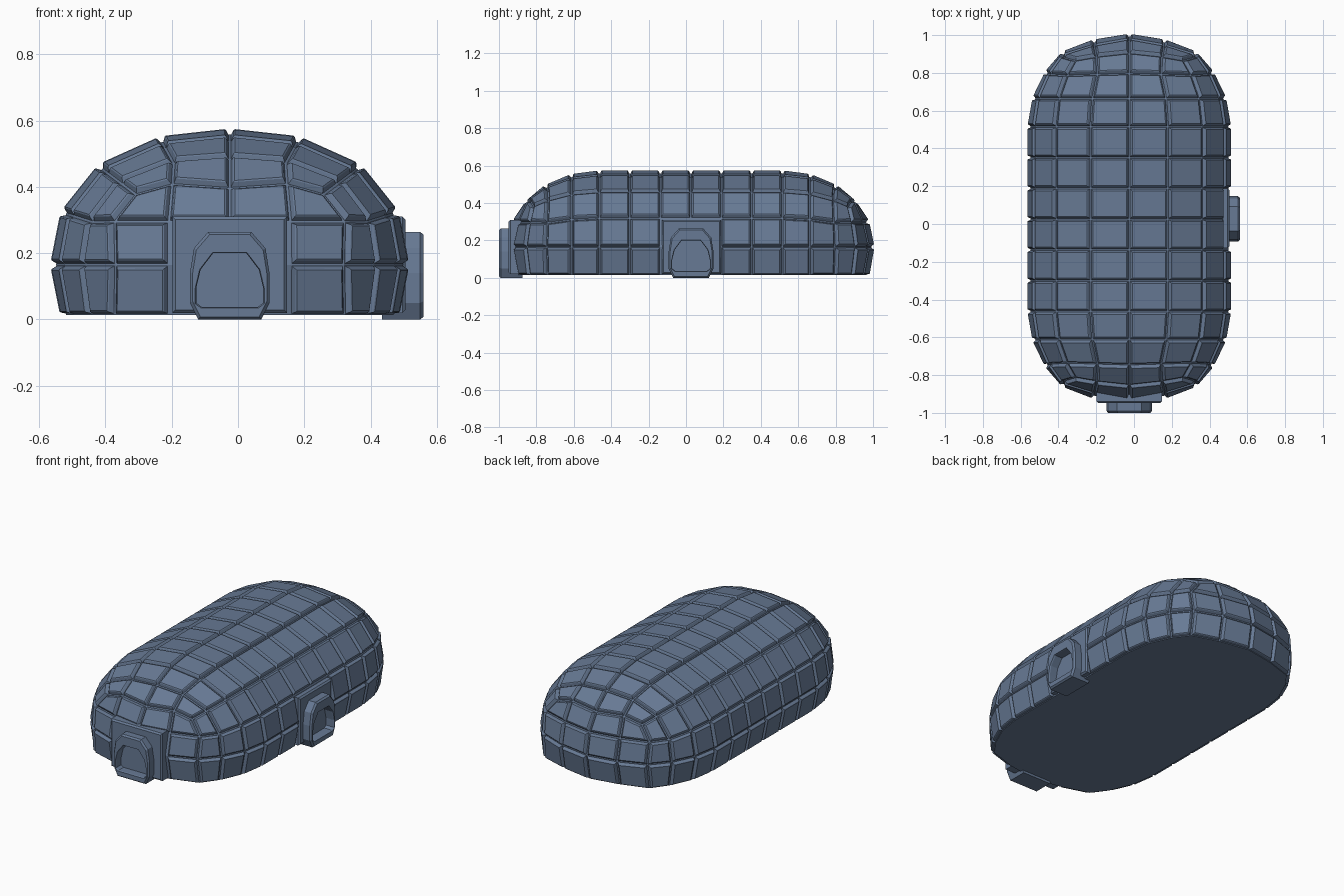
import bpy, bmesh
from math import tan, sin, cos, pi, radians
from mathutils import Vector, Matrix

if "Cube" in bpy.data.objects:
    bpy.data.objects.remove(bpy.data.objects["Cube"])

CX, CY, CZ = -0.025, 0.026, 0.165     # dome centre
RX, RY, RZ = 0.524, 0.477, 0.393      # radii of the rounded core
STEP = 0.163                          # length of one straight bay

slate = bpy.data.materials.new("slate_blue")
slate.diffuse_color = (0.137, 0.195, 0.3, 1)
slate.use_nodes = True
slate.node_tree.nodes["Principled BSDF"].inputs["Base Color"].default_value = slate.diffuse_color


def add_object(name, bm, matrix=Matrix()):
    bmesh.ops.recalc_face_normals(bm, faces=bm.faces[:])
    mesh = bpy.data.meshes.new(name)
    bm.to_mesh(mesh)
    bm.free()
    mesh.transform(matrix)
    mesh.materials.append(slate)
    obj = bpy.data.objects.new(name, mesh)
    bpy.context.collection.objects.link(obj)
    return obj


# Dome surface: maps a point of the panel grid to the rounded hall
def dome_point(c):
    ring = round(c.y * 2) + 1
    ax, az = abs(c.x), abs(c.z)
    m = min(ax, az)
    if max(ax, az) < 0.99:                                  # end wall
        x, z = ax * 0.7, az * 0.66
        y = (1 - x * x - z * z) ** 0.5
    else:                                                   # roof and sides
        d = Vector((tan(ax * pi / 4), tan(az * pi / 4))).normalized()
        k = max(ring, 0)
        a = radians(18 * k)
        s = (cos(a) + (0, 0, 0.02, 0.07)[k] * d.x ** 2
             + (0.04, 0.045, 0.06, 0.14)[k] * m)
        x, z = d.x * s, d.y * s
        y = sin(a) - (0, 0, 0.02, 0.08)[k] * m
        if ring == 3 and abs(m - 0.5) < 0.01:
            x, z = max(x, 0.33), max(z, 0.33)
    sx, sz = (1 if c.x > 0 else -1), (1 if c.z > 0 else -1)
    p = Vector((sx * x * RX, y * RY + (3 + min(ring, 0)) * STEP, sz * z * RZ + CZ))
    if c.z < -0.1:
        p.z = 0.014
    return p


# Half of a cube grid, extended with straight bays, rounded, then mirrored
bm = bmesh.new()
bmesh.ops.create_cube(bm, size=2)
bmesh.ops.subdivide_edges(bm, edges=bm.edges[:], cuts=3, use_grid_fill=True)
bmesh.ops.delete(bm, geom=[v for v in bm.verts if v.co.y < -0.1 or v.co.z < -0.6],
                 context='VERTS')
edges = [e for e in bm.edges if all(abs(v.co.y) < 0.01 for v in e.verts)]
for i in range(4):
    new = bmesh.ops.extrude_edge_only(bm, edges=edges)['geom']
    bmesh.ops.translate(bm, verts=[g for g in new if isinstance(g, bmesh.types.BMVert)],
                        vec=(0, -0.5, 0))
    edges = [g for g in new if isinstance(g, bmesh.types.BMEdge)]
for v in bm.verts:
    v.co = dome_point(v.co.copy())
half = bm.verts[:] + bm.edges[:] + bm.faces[:]
for g in bmesh.ops.duplicate(bm, geom=half)['geom']:
    if isinstance(g, bmesh.types.BMVert):
        g.co.y *= -1
bmesh.ops.remove_doubles(bm, verts=bm.verts[:], dist=0.001)

# Flat underside, then consistent outward normals
rim = [e for e in bm.edges if e.is_boundary]
floor = bmesh.ops.contextual_create(bm, geom=rim)['faces']
bmesh.ops.recalc_face_normals(bm, faces=bm.faces[:])


def is_plate(f):
    c = f.calc_center_median()
    if f in floor:
        return False
    front = c.y < -0.85 and abs(c.x) < 0.19 and c.z < 0.3
    side = c.x > 0.4 and abs(c.y) < STEP and c.z < 0.3
    return not (front or side)


# Raised chamfered plates separated by grooves
plates = [f for f in bm.faces if is_plate(f)]
for thickness, depth in ((0.004, 0), (0.006, 0.015), (0.004, 0.003)):
    bmesh.ops.inset_individual(bm, faces=plates, thickness=thickness, depth=depth,
                               use_even_offset=True)
add_object("panelled_dome", bm, Matrix.Translation((CX, CY, 0)))


# Door parts are modelled facing -y with their front at y = 0
def door_panel(name, width, matrix):
    bm = bmesh.new()
    bmesh.ops.create_cube(bm, size=1)
    for v in bm.verts:
        v.co = (v.co.x * width, (v.co.y + 0.5) * 0.14, 0.02 + (v.co.z + 0.5) * 0.29)
    edges = [e for e in bm.edges if max(v.co.y for v in e.verts) < 0.01]
    bmesh.ops.bevel(bm, geom=edges, offset=0.009, segments=1, affect='EDGES')
    add_object(name, bm, matrix)


OUTER = [(0.095, 0.0), (0.12, 0.05), (0.12, 0.14), (0.108, 0.215), (0.065, 0.264)]
INNER = [(0.085, 0.038), (0.101, 0.05), (0.101, 0.095), (0.088, 0.15), (0.05, 0.2)]


def loop(half, y, inset=0.0):
    pts = half + [(-x, z) for x, z in reversed(half)]
    zc = 0.13
    return [Vector((x * (1 - inset / 0.12), y, zc + (z - zc) * (1 - inset / 0.13)))
            for x, z in pts]


def door_frame(name, matrix):
    bm = bmesh.new()
    loops = [loop(OUTER, 0.125), loop(OUTER, 0.01), loop(OUTER, 0, 0.008),
             loop(INNER, 0, -0.004), loop(INNER, 0.008), loop(INNER, 0.125)]
    rings = [[bm.verts.new(p) for p in pts] for pts in loops]
    n = len(rings[0])
    for a, b in zip(rings, rings[1:] + rings[:1]):
        for i in range(n):
            j = (i + 1) % n
            bm.faces.new((a[i], a[j], b[j], b[i]))
    add_object(name, bm, matrix)


turn = Matrix.Rotation(radians(90), 4, 'Z')
door_panel("front_door_panel", 0.345, Matrix.Translation((CX, -0.948, 0)))
door_frame("front_door_frame", Matrix.Translation((CX, -1.0, 0)))
door_panel("side_door_panel", 0.316, Matrix.Translation((0.505, 0.03, 0)) @ turn)
door_frame("side_door_frame", Matrix.Translation((0.56, 0.027, 0)) @ turn)
